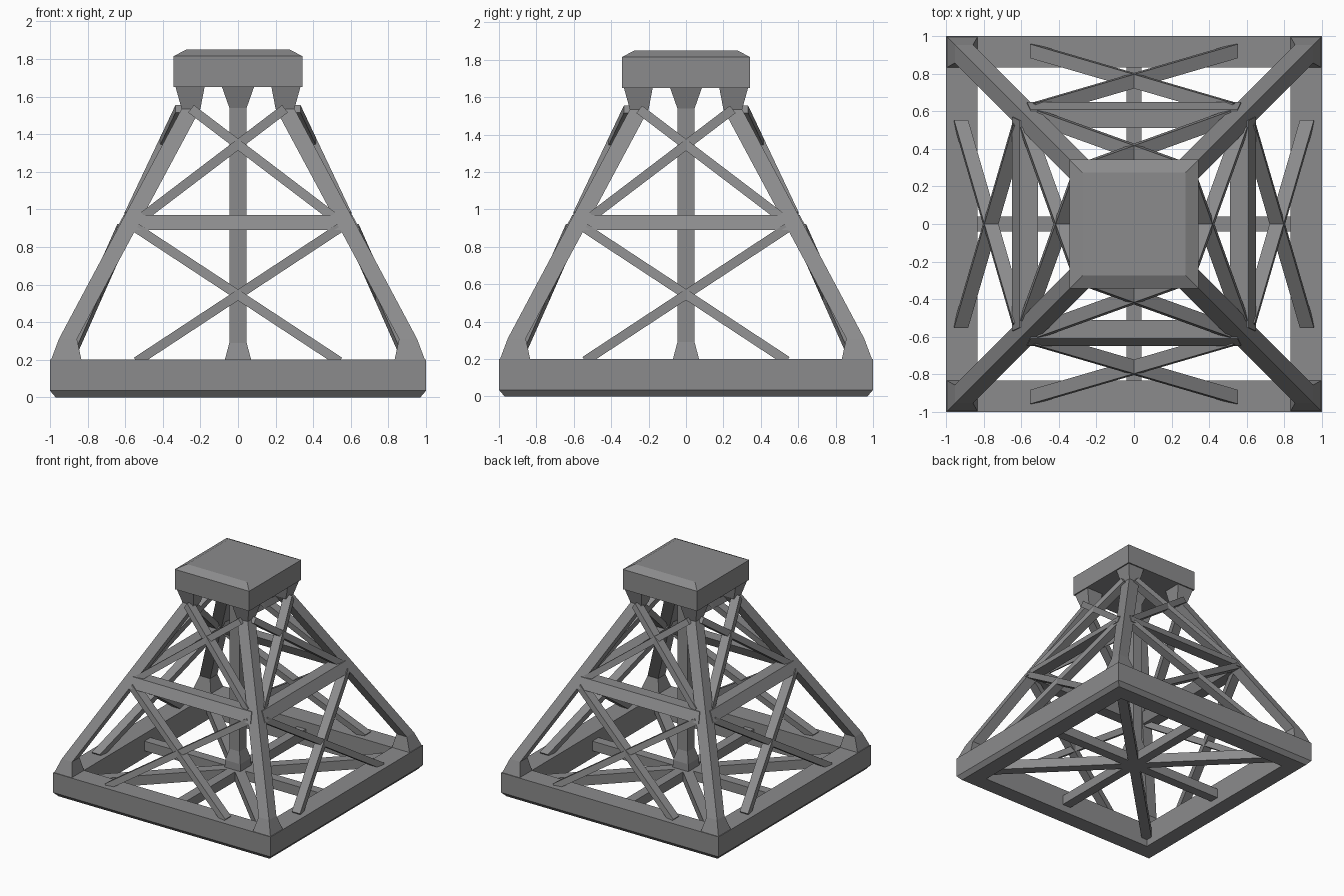
import bpy, bmesh, math
from mathutils import Vector, Matrix

if "Cube" in bpy.data.objects:
    bpy.data.objects.remove(bpy.data.objects["Cube"])

mat = bpy.data.materials.new("steel grey")
mat.diffuse_color = (0.26, 0.26, 0.265, 1)
mat.use_nodes = True
mat.node_tree.nodes["Principled BSDF"].inputs["Base Color"].default_value = mat.diffuse_color


def finish(name, bm):
    bmesh.ops.recalc_face_normals(bm, faces=bm.faces)
    me = bpy.data.meshes.new(name)
    bm.to_mesh(me)
    bm.free()
    me.materials.append(mat)
    ob = bpy.data.objects.new(name, me)
    bpy.context.collection.objects.link(ob)
    return ob


def square(cx, cy, h, z):
    return [Vector((cx + a * h, cy + b * h, z)) for a, b in ((-1, -1), (1, -1), (1, 1), (-1, 1))]


def loft(bm, rings, closed=False):
    """Skin four-cornered rings; cap the ends, or join last ring to first."""
    vs = [[bm.verts.new(p) for p in r] for r in rings]
    pairs = list(zip(vs, vs[1:])) + ([(vs[-1], vs[0])] if closed else [])
    for a, b in pairs:
        for i in range(4):
            j = (i + 1) % 4
            bm.faces.new((a[i], a[j], b[j], b[i]))
    if not closed:
        bm.faces.new(vs[0])
        bm.faces.new(vs[-1])


def strut(bm, a, b, width, depth):
    """Brace on the front (-y) face: width in the xz plane, depth along y."""
    a, b = Vector(a), Vector(b)
    n = Vector((a.z - b.z, 0, b.x - a.x)).normalized() * width / 2
    d = Vector((0, depth / 2, 0))
    loft(bm, [[p - n - d, p + n - d, p + n + d, p - n + d] for p in (a, b)])


def four_sides(name, build):
    for i, side in enumerate(("front", "right", "back", "left")):
        bm = bmesh.new()
        build(bm)
        bm.transform(Matrix.Rotation(i * math.pi / 2, 4, 'Z'))
        finish(f"{side}_{name}", bm)


# base frame: hollow square with a chamfered lower outer edge
bm = bmesh.new()
loft(bm, [square(0, 0, h, z) for h, z in
          ((0.97, 0), (1, 0.035), (1, 0.2), (0.833, 0.2), (0.833, 0))], closed=True)
finish("base_frame", bm)

# top cap with chamfered upper edge
bm = bmesh.new()
loft(bm, [square(0, 0, h, z) for h, z in ((0.342, 1.65), (0.342, 1.815), (0.275, 1.85))])
finish("top_cap", bm)

# central post, flared at both ends
bm = bmesh.new()
loft(bm, [square(0, 0, h, z) for h, z in
          ((0.075, 0.06), (0.07, 0.2), (0.046, 0.29), (0.046, 1.54), (0.085, 1.65))])
finish("central_post", bm)


# leaning corner legs with flared feet and heads
def leg(bm):
    loft(bm, [square(c, -c, h, z) for c, h, z in
              ((0.914, 0.082, 0.195), (0.905, 0.048, 0.31),
               (0.25, 0.05, 1.535), (0.255, 0.077, 1.65))])


four_sides("corner_leg", leg)


# middle rails, leaning with the legs
def rail(bm):
    loft(bm, [[Vector((s * x, y, z)) for x, y, z in
               ((0.57, -0.65, 0.89), (0.55, -0.608, 0.97), (0.55, -0.51, 0.97), (0.57, -0.55, 0.89))]
              for s in (-1, 1)])


four_sides("middle_rail", rail)


# crossed braces, lower and upper bay
def braces(bm):
    for s in (-1, 1):
        strut(bm, (-s * 0.54, -0.92, 0.19), (s * 0.54, -0.605, 0.9), 0.05, 0.075)
        strut(bm, (-s * 0.50, -0.565, 0.965), (s * 0.25, -0.295, 1.535), 0.05, 0.075)


four_sides("cross_braces", braces)

# floor spokes from the post to the sides and corners of the base
bm = bmesh.new()
for i in range(8):
    length = 0.85 if i % 2 == 0 else 1.2
    m = Matrix.Rotation(i * math.pi / 4, 4, 'Z') @ Matrix.Translation((length / 2, 0, 0.1))
    bmesh.ops.create_cube(bm, size=1, matrix=m @ Matrix.Diagonal((length, 0.08, 0.08, 1)))
finish("floor_spokes", bm)
